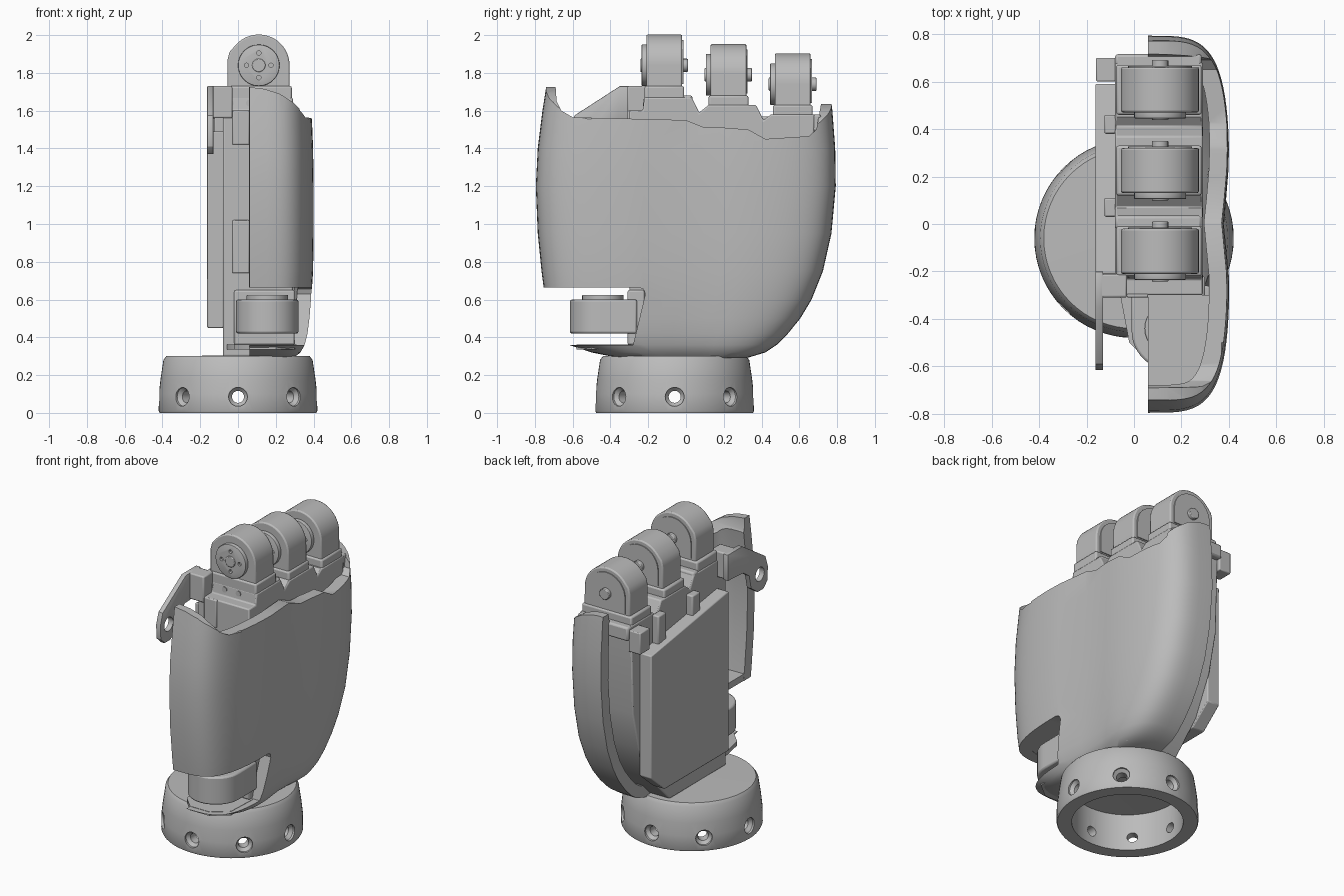
import bpy, bmesh, math
from mathutils import Matrix, Vector

if "Cube" in bpy.data.objects:
    bpy.data.objects.remove(bpy.data.objects["Cube"], do_unlink=True)

grey = bpy.data.materials.new("plain grey")
grey.use_nodes = True
grey.diffuse_color = (0.5, 0.5, 0.5, 1)
grey.node_tree.nodes["Principled BSDF"].inputs["Base Color"].default_value = (0.5, 0.5, 0.5, 1)


def finish(name, bm, bevel=0):
    bmesh.ops.recalc_face_normals(bm, faces=bm.faces)
    me = bpy.data.meshes.new(name)
    bm.to_mesh(me)
    bm.free()
    me.materials.append(grey)
    ob = bpy.data.objects.new(name, me)
    bpy.context.collection.objects.link(ob)
    if bevel:
        m = ob.modifiers.new("bevel", "BEVEL")
        m.width, m.segments, m.limit_method = bevel, 2, "ANGLE"
        m.angle_limit = math.radians(40)
    return ob


def prism(name, pts, axis, lo, hi, bevel=0):
    """Extrude a flat outline along one axis."""
    def place(p, d):
        return {"x": (d, p[0], p[1]), "y": (p[0], d, p[1]), "z": (p[0], p[1], d)}[axis]
    bm = bmesh.new()
    a = [bm.verts.new(place(p, lo)) for p in pts]
    b = [bm.verts.new(place(p, hi)) for p in pts]
    bm.faces.new(a)
    bm.faces.new(b)
    for i in range(len(a)):
        j = (i + 1) % len(a)
        bm.faces.new((a[i], a[j], b[j], b[i]))
    return finish(name, bm, bevel)


def arc(cx, cy, r, start=0, end=360, n=32):
    full = end - start == 360
    angles = [math.radians(start + (end - start) * i / (n if full else n - 1)) for i in range(n)]
    return [(cx + r * math.cos(t), cy + r * math.sin(t)) for t in angles]


def rect(a0, b0, a1, b1):
    return [(a0, b0), (a1, b0), (a1, b1), (a0, b1)]


def lathe(bm, profile, matrix, steps):
    """Spin a closed (radius, height) profile around z, then place it."""
    start = [bm.verts.new((r, 0, h)) for r, h in profile]
    edges = [bm.edges.new((start[i], start[(i + 1) % len(start)])) for i in range(len(start))]
    bmesh.ops.spin(bm, geom=start + edges, cent=(0, 0, 0), axis=(0, 0, 1),
                   angle=math.tau, steps=steps, use_merge=False, use_duplicate=False)
    new = [v for v in bm.verts if not v.tag]
    bmesh.ops.remove_doubles(bm, verts=new, dist=0.0005)
    new = [v for v in bm.verts if not v.tag]
    bmesh.ops.transform(bm, matrix=matrix, verts=new)
    for v in new:
        v.tag = True


def cut(ob, *cutters):
    """Subtract the cutters, bake the result and remove them."""
    for c in cutters:
        m = ob.modifiers.new("cut", "BOOLEAN")
        m.operation, m.solver, m.object = "DIFFERENCE", "EXACT", c
    dg = bpy.context.evaluated_depsgraph_get()
    me = bpy.data.meshes.new_from_object(ob.evaluated_get(dg))
    ob.modifiers.clear()
    ob.data = me
    for c in cutters:
        bpy.data.objects.remove(c, do_unlink=True)


# Wrist ring with eight countersunk holes
WRIST = Vector((0, -0.06, 0))
bm = bmesh.new()
lathe(bm, [(0.33, 0), (0.415, 0), (0.42, 0.01), (0.419, 0.1), (0.41, 0.18), (0.395, 0.28),
           (0.38, 0.3), (0, 0.305), (0, 0.25), (0.33, 0.24)], Matrix.Translation(WRIST), 64)
wrist = finish("wrist_ring", bm)
bm = bmesh.new()
for i in range(8):
    turn = Matrix.Translation(WRIST + Vector((0, 0, 0.085))) @ Matrix.Rotation(math.tau * i / 8, 4, "Z")
    lathe(bm, [(0, 0.28), (0.032, 0.28), (0.032, 0.385), (0.05, 0.405), (0.05, 0.48), (0, 0.48)],
          turn @ Matrix.Rotation(math.pi / 2, 4, "Y"), 20)
cut(wrist, finish("hole_cutter", bm))

# Palm shell: lofted rounded sections (height, low y, high y, depth)
rows = [(0.29, -0.35, 0.32, 0.30), (0.32, -0.50, 0.42, 0.335), (0.36, -0.62, 0.48, 0.355),
        (0.42, -0.68, 0.54, 0.37), (0.5, -0.72, 0.605, 0.38), (0.6, -0.745, 0.665, 0.39),
        (0.75, -0.765, 0.725, 0.4), (0.95, -0.785, 0.77, 0.403), (1.2, -0.795, 0.793, 0.403),
        (1.4, -0.785, 0.79, 0.4), (1.6, -0.76, 0.775, 0.392), (1.76, -0.735, 0.755, 0.385)]
bm = bmesh.new()
loops = []
for z, y0, y1, depth in rows:
    loop = []
    for i in range(41):
        t = math.pi * (i / 40 - 0.5)
        s, c = math.sin(t), max(0, math.cos(t))
        y = (y0 + y1) / 2 + (y1 - y0) / 2 * math.copysign(abs(s) ** 0.5, s)
        x = 0.06 + (depth - 0.06) * c ** 0.5
        x -= 0.025 * math.exp(-((y - 0.02) / 0.16) ** 2) * c
        loop.append(bm.verts.new((x, y, z)))
    loops.append(loop)
for a, b in zip(loops, loops[1:]):
    for i in range(40):
        bm.faces.new((a[i], a[i + 1], b[i + 1], b[i]))
bm.faces.new(loops[0])
shell = finish("palm_shell", bm)
if sum(p.normal.x * p.area for p in shell.data.polygons) < 0:
    shell.data.flip_normals()
m = shell.modifiers.new("wall", "SOLIDIFY")
m.thickness, m.offset = 0.075, -1
top_edge = [(-0.9, 1.725), (-0.69, 1.725), (-0.685, 1.65), (-0.66, 1.6), (-0.6, 1.565), (0, 1.55),
            (0.1, 1.51), (0.2, 1.51), (0.33, 1.5), (0.42, 1.45), (0.65, 1.465), (0.69, 1.5),
            (0.715, 1.635), (0.9, 1.635), (0.9, 2), (-0.9, 2)]
notch = [(-0.9, 0.36), (-0.28, 0.36), (-0.215, 0.63), (-0.225, 0.655), (-0.25, 0.665), (-0.9, 0.665)]
# Rounded drop of the side walls towards the palm face
drop = [(0, 1.73), (0.06, 1.725), (0.14, 1.715), (0.22, 1.69), (0.29, 1.645), (0.345, 1.59),
        (0.375, 1.555), (0.6, 1.54), (0.6, 2), (0, 2)]
low_drop = [(x, z - 0.085) for x, z in drop]
cut(shell, prism("top_cutter", top_edge, "x", -0.2, 0.6), prism("notch_cutter", notch, "x", -0.2, 0.6),
    prism("low_side_cutter", drop, "y", -0.95, -0.5), prism("high_side_cutter", low_drop, "y", 0.6, 0.95))

# Floor of the shell over the thumb
prism("shell_floor", [(0.06, -0.74), (0.26, -0.72), (0.33, -0.66), (0.36, -0.5), (0.36, -0.3),
                      (0.06, -0.3)], "z", 0.667, 0.71)

# Inner frame with a stepped top
prism("inner_frame", [(-0.3, 0.3), (0.28, 0.3), (0.48, 0.5), (0.6, 0.75), (0.66, 1.0), (0.68, 1.58),
                      (0.45, 1.58), (0.41, 1.55), (0.37, 1.63), (0.12, 1.63), (0.07, 1.59), (0.03, 1.67),
                      (-0.22, 1.67), (-0.23, 1.6), (-0.3, 1.6)], "x", -0.08, 0.29, 0.008)
for z0, z1 in ((0.74, 1.02), (1.42, 1.6)):
    prism("frame_side_pad", rect(-0.03, z0, 0.06, z1), "y", -0.31, -0.29, 0.006)

# Back plate, clips above it and corner tab
prism("back_plate", [(-0.21, 0.45), (0.45, 0.45), (0.59, 0.57), (0.59, 1.37), (-0.21, 1.49)],
      "x", -0.163, -0.075, 0.006)
for y in (0.03, 0.38):
    prism("back_clip", rect(y, 1.38, y + 0.08, 1.57), "x", -0.125, -0.075, 0.008)
prism("corner_tab", rect(0.6, 1.42, 0.7, 1.56), "x", -0.16, -0.075, 0.006)

# Side arm with a ring lug, joined to the frame by a bar
arm = prism("side_arm", [(-0.2, 1.73), (-0.35, 1.73), (-0.59, 1.575), (-0.615, 1.5), (-0.61, 1.41),
                         (-0.57, 1.37), (-0.51, 1.37), (-0.44, 1.42), (-0.42, 1.51), (-0.36, 1.55),
                         (-0.2, 1.56)], "x", -0.163, -0.13, 0.004)
cut(arm, prism("lug_cutter", arc(-0.53, 1.48, 0.045), "x", -0.3, 0))
prism("arm_bar", rect(-0.15, 1.56, -0.03, 1.73), "y", -0.31, -0.21, 0.008)

# Three knuckle motors, each lower than the last
for i in range(3):
    y, z = -0.21 + 0.34 * i, 1.84 - 0.05 * i
    body = [(-0.055, z - 0.24), (0.275, z - 0.24)] + arc(0.11, z, 0.163, 0, 140, 22) \
        + [(-0.045, z + 0.07), (-0.055, z + 0.03)]
    prism("knuckle_body", body, "y", y, y + 0.19, 0.008)
    disc = prism("knuckle_disc", arc(0.11, z, 0.11), "y", y - 0.025, y + 0.02, 0.005)
    holes = [prism("screw_cutter", arc(0.11 + 0.065 * math.cos(a), z + 0.065 * math.sin(a), 0.012, n=12),
                   "y", y - 0.1, y - 0.01) for a in (0, math.pi / 2, math.pi, math.pi * 1.5)]
    cut(disc, *holes)
    prism("knuckle_hub", arc(0.11, z, 0.035), "y", y - 0.032, y, 0.004)
    prism("knuckle_axle", arc(0.11, z, 0.035, n=16), "y", y + 0.18, y + 0.22, 0.004)
    prism("knuckle_cover", arc(0.11, z, 0.135, 0, 180, 20) + rect(-0.025, z - 0.1, 0.245, z - 0.1)[:2],
          "y", y + 0.185, y + 0.196)
    prism("knuckle_foot", rect(-0.075, z - 0.25, 0.285, z - 0.11), "y", y - 0.01, y + 0.2, 0.01)
    prism("knuckle_clamp", rect(-0.08, z - 0.25, 0.285, z - 0.16), "y", y + 0.19, y + 0.245, 0.012)
    for x in (-0.04, 0.06, 0.16):
        prism("clamp_screw", arc(x, z - 0.2, 0.018, n=12), "y", y - 0.018, y)

# Thumb motor lying on its side, with mount and lip
prism("thumb_body", [(-0.01, -0.26)] + arc(0.155, -0.45, 0.165, 180, 360, 24) + [(0.32, -0.26)],
      "z", 0.42, 0.6, 0.01)
prism("thumb_disc", arc(0.155, -0.44, 0.11), "z", 0.59, 0.625, 0.006)
prism("thumb_mount", rect(-0.02, -0.31, 0.3, -0.22), "z", 0.36, 0.65, 0.01)
prism("thumb_lip", [(-0.06, -0.29), (-0.02, -0.5), (0.06, -0.58), (0.2, -0.58), (0.3, -0.5), (0.31, -0.29)],
      "z", 0.335, 0.362)

# Smooth shading with crisp edges
for ob in bpy.context.collection.objects:
    if ob.type == "MESH" and ob.data.materials and ob.data.materials[0] == grey:
        bpy.ops.object.select_all(action="DESELECT")
        ob.select_set(True)
        bpy.context.view_layer.objects.active = ob
        bpy.ops.object.shade_smooth_by_angle(angle=math.radians(35))
